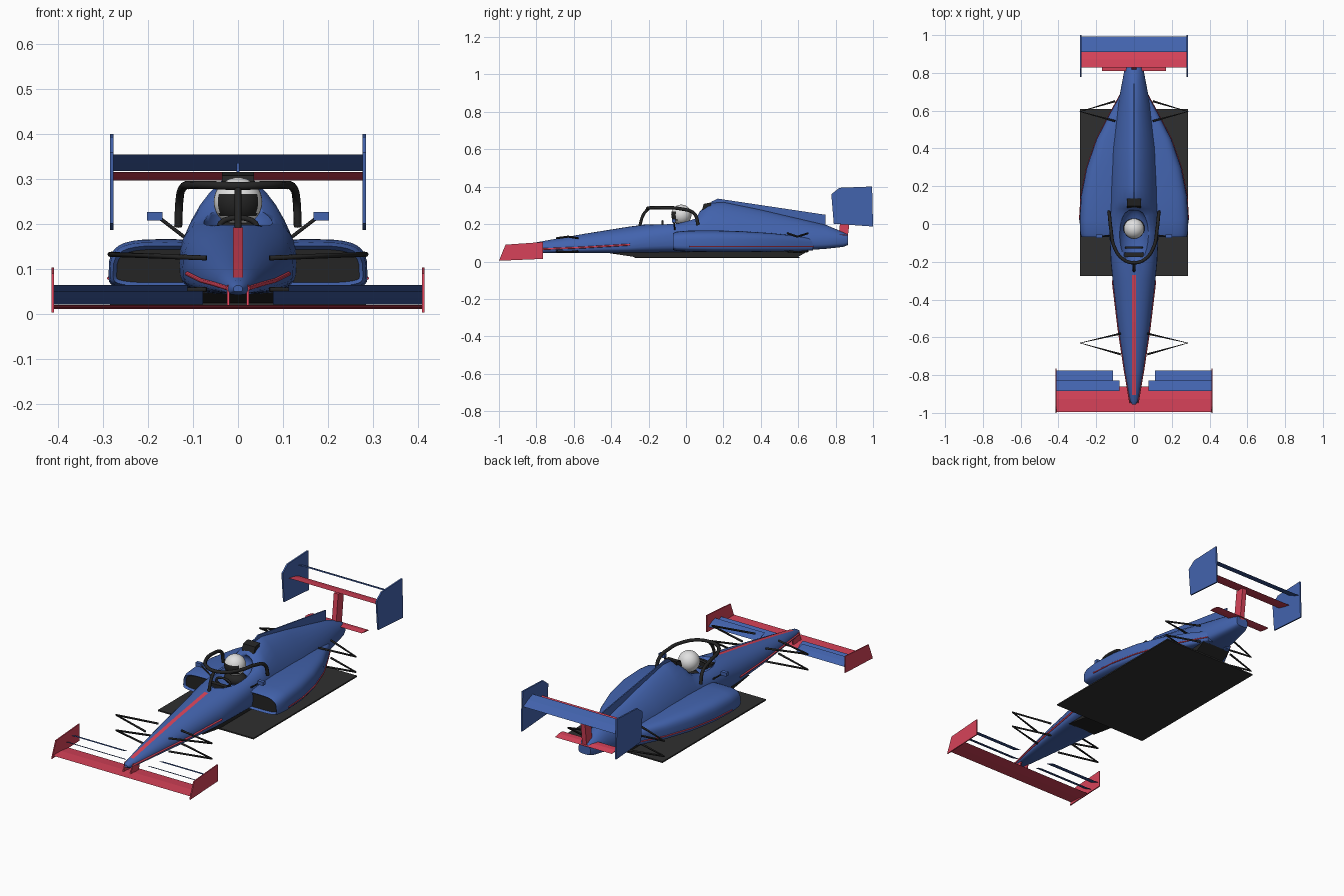
import bpy, bmesh, math
from mathutils import Vector

if "Cube" in bpy.data.objects:
    bpy.data.objects.remove(bpy.data.objects["Cube"])


def material(name, r, g, b):
    m = bpy.data.materials.new(name)
    m.use_nodes = True
    m.diffuse_color = (r, g, b, 1)
    node = m.node_tree.nodes["Principled BSDF"]
    node.inputs["Base Color"].default_value = (r, g, b, 1)
    node.inputs["Roughness"].default_value = 0.6
    return m


BLUE = material("body blue", 0.055, 0.125, 0.42)
RED = material("trim red", 0.68, 0.055, 0.1)
BLACK = material("black", 0.018, 0.018, 0.018)
CARBON = material("carbon grey", 0.028, 0.028, 0.028)
WHITE = material("helmet white", 0.75, 0.75, 0.75)


def finish(name, bm, mats, smooth=False):
    bmesh.ops.recalc_face_normals(bm, faces=bm.faces)
    mesh = bpy.data.meshes.new(name)
    bm.to_mesh(mesh)
    bm.free()
    for m in mats:
        mesh.materials.append(m)
    ob = bpy.data.objects.new(name, mesh)
    bpy.context.collection.objects.link(ob)
    if smooth:
        bpy.ops.object.select_all(action='DESELECT')
        ob.select_set(True)
        bpy.context.view_layer.objects.active = ob
        bpy.ops.object.shade_smooth_by_angle(angle=math.radians(40))
    return ob


def prism(name, profile, x0, x1, mat):
    """Side profile (y, z) extruded from x0 to x1."""
    bm = bmesh.new()
    face = bm.faces.new([bm.verts.new((x0, y, z)) for y, z in profile])
    ext = bmesh.ops.extrude_face_region(bm, geom=[face])["geom"]
    verts = [v for v in ext if isinstance(v, bmesh.types.BMVert)]
    bmesh.ops.translate(bm, verts=verts, vec=(x1 - x0, 0, 0))
    return finish(name, bm, [mat])


def box(name, y0, y1, z0, z1, x0, x1, mat):
    return prism(name, [(y0, z0), (y1, z0), (y1, z1), (y0, z1)], x0, x1, mat)


def blade(name, y0, z0, y1, z1, x0, x1, mat, t=0.005):
    """Thin tilted wing element."""
    ym, zm = (y0 + y1) / 2, (z0 + z1) / 2
    return prism(name, [(y0, z0), (ym, zm + t), (y1, z1), (ym, zm - t / 2)], x0, x1, mat)


def tube(name, points, radius, mat, spline='POLY'):
    cu = bpy.data.curves.new(name, 'CURVE')
    cu.dimensions = '3D'
    cu.bevel_depth = radius
    cu.bevel_resolution = 2
    cu.use_fill_caps = True
    sp = cu.splines.new(spline)
    if spline == 'BEZIER':
        sp.bezier_points.add(len(points) - 1)
        for bp, p in zip(sp.bezier_points, points):
            bp.co = p
            bp.handle_left_type = bp.handle_right_type = 'AUTO'
    else:
        sp.points.add(len(points) - 1)
        for sp_p, p in zip(sp.points, points):
            sp_p.co = (*p, 1)
    cu.materials.append(mat)
    ob = bpy.data.objects.new(name, cu)
    bpy.context.collection.objects.link(ob)
    return ob


def section(y, cx, hw, zb, zm, zt, n, count=32):
    """Rounded cross-section: n shapes the upper half, the lower half is boxy."""
    pts = []
    for i in range(count):
        a = 2 * math.pi * i / count
        c, s = math.cos(a), math.sin(a)
        e = n if s >= 0 else 3.5
        h = zt - zm if s >= 0 else zm - zb
        pts.append((cx + hw * math.copysign(abs(c) ** (2 / e), c), y,
                    zm + h * math.copysign(abs(s) ** (2 / e), s)))
    return pts


def loft(sections):
    bm = bmesh.new()
    rings = [[bm.verts.new(p) for p in s] for s in sections]
    for a, b in zip(rings, rings[1:]):
        for i in range(len(a)):
            j = (i + 1) % len(a)
            bm.faces.new((a[i], a[j], b[j], b[i]))
    caps = bm.faces.new(rings[0]), bm.faces.new(rings[-1])
    bmesh.ops.recalc_face_normals(bm, faces=bm.faces)
    return bm, caps


# Main body: y, half width, bottom, widest height, top, roundness
body = [(-.955, .010, .050, .057, .064, 2), (-.935, .022, .043, .057, .076, 2),
        (-.77, .050, .045, .066, .108, 2), (-.55, .083, .045, .075, .147, 2),
        (-.30, .113, .045, .090, .187, 2.1), (-.20, .123, .045, .105, .200, 2.4),
        (-.05, .130, .045, .115, .212, 2.9), (.05, .130, .045, .115, .235, 2.4),
        (.08, .130, .045, .115, .275, 1.9), (.12, .130, .045, .115, .312, 1.6),
        (.20, .130, .045, .110, .318, 1.5), (.40, .122, .048, .105, .277, 1.5),
        (.60, .092, .058, .105, .230, 1.6), (.75, .063, .068, .110, .195, 1.9),
        (.84, .046, .078, .115, .157, 2.3), (.865, .036, .088, .115, .145, 2.3)]
bm, _ = loft([section(y, 0, *rest) for y, *rest in body])
main_body = finish("main_body", bm, [BLUE], True)

# Cockpit opening
bm = bmesh.new()
bmesh.ops.create_uvsphere(bm, u_segments=32, v_segments=16, radius=1)
bmesh.ops.scale(bm, verts=bm.verts, vec=(.085, .16, .075))
bmesh.ops.translate(bm, verts=bm.verts, vec=(0, -.075, .235))
cutter = finish("cockpit_cutter", bm, [BLUE], True)
cutter.hide_render = True
cutter.hide_viewport = True
cutter.display_type = 'WIRE'
cut = main_body.modifiers.new("cockpit", 'BOOLEAN')
cut.operation = 'DIFFERENCE'
cut.solver = 'EXACT'
cut.object = cutter

# Nose stripe on the crest and trim along the nose sides
nose = [s for s in body if -.94 < s[0] < -.25]
bm = bmesh.new()
rows = [[bm.verts.new((x, s[0] + .03, s[4] + .006)) for x in (-.011, .011)] for s in nose]
for a, b in zip(rows, rows[1:]):
    bm.faces.new((a[0], a[1], b[1], b[0]))
bmesh.ops.solidify(bm, geom=bm.faces[:], thickness=.006)
finish("nose_stripe", bm, [RED])

# Sidepods: y, outer edge, bottom, top
pod = [(-.07, .278, .062, .152), (-.05, .285, .056, .160), (.02, .288, .052, .166),
       (.15, .280, .050, .167), (.30, .250, .050, .162), (.45, .198, .052, .152),
       (.58, .130, .055, .138), (.68, .075, .060, .120)]
inner = .04

for s, side in ((1, "left"), (-1, "right")):
    tube(side + "_nose_trim", [(s * p[1], p[0], p[3]) for p in nose], .005, RED)

    bm, caps = loft([section(y, s * (o + inner) / 2, (o - inner) / 2, zb, .085, zt, 3.6)
                     for y, o, zb, zt in pod])
    bmesh.ops.inset_individual(bm, faces=[caps[0]], thickness=.008)
    bmesh.ops.translate(bm, verts=caps[0].verts, vec=(0, .012, 0))
    caps[0].material_index = 1
    finish(side + "_sidepod", bm, [BLUE, BLACK], True)
    tube(side + "_sidepod_trim", [(s * o, y, .08) for y, o, _, _ in pod[2:]], .0035, RED)

    # Mirrors
    box(side + "_mirror", -.075, -.055, .208, .227, s * .168, s * .202, BLUE)
    tube(side + "_mirror_stalk", [(s * .12, -.06, .172), (s * .172, -.065, .212)], .004, BLACK)

    # Suspension arms: outer joint to a fore and an aft mount, on two levels
    for end, y, mounts, hw in (("front", -.63, (-.69, -.58), .07), ("rear", .595, (.65, .545), .1)):
        for level, zi, zo in (("upper", .125 if end == "front" else .15, .133), ("lower", .055, .05)):
            outer = (s * .285, y, zo)
            tube(f"{side}_{end}_{level}_arm",
                 [(s * hw, mounts[0], zi), outer, (s * hw, mounts[1], zi)], .0055, BLACK)

    # Front wing side parts
    prism(side + "_front_endplate", [(-1, .004), (-.765, .014), (-.765, .104), (-.965, .09)],
          s * .409, s * .415, RED)
    blade(side + "_front_flap", -.885, .052, -.828, .022, s * .078, s * .409, BLUE, .003)
    blade(side + "_rear_flap", -.832, .065, -.775, .040, s * .112, s * .409, BLUE, .003)
    prism(side + "_nose_pylon", [(-.95, .016), (-.88, .018), (-.87, .065), (-.93, .065)],
          s * .019, s * .025, RED)

    # Rear wing endplates
    prism(side + "_rear_endplate", [(.79, .202), (1, .187), (.995, .401), (.82, .394),
                                    (.777, .36)], s * .277, s * .285, BLUE)

# Front and rear wing elements
blade("front_wing", -.995, .020, -.86, .012, -.41, .41, RED, .004)
blade("rear_wing_main", .828, .316, .912, .297, -.278, .278, RED, .003)
blade("rear_wing_flap", .91, .355, .992, .318, -.278, .278, BLUE, .003)
blade("beam_wing", .81, .145, .875, .138, -.17, .17, RED, .004)
prism("rear_wing_pylon", [(.815, .13), (.865, .13), (.885, .305), (.835, .305)], -.013, .013, RED)

# Floor and keel plank
box("floor", -.275, .608, .018, .025, -.285, .285, CARBON)
prism("keel_plank", [(-.42, .046), (-.28, .025), (.6, .025), (.66, .06), (.3, .055)],
      -.085, .085, BLACK)

# Engine cover fin and air intake
prism("engine_fin", [(.1, .28), (.14, .322), (.17, .336), (.745, .25), (.745, .18), (.2, .25)],
      -.003, .003, BLUE)
prism("air_intake", [(.085, .275), (.13, .285), (.135, .316), (.095, .308)], -.036, .036, BLACK)

# Cockpit fittings and driver
box("dashboard", -.175, -.15, .165, .198, -.05, .05, BLACK)
tube("steering_wheel", [(.042 * math.cos(a), -.125, .195 + .02 * math.sin(a))
                        for a in (math.pi * k / 8 for k in range(17))], .006, BLACK)
bm = bmesh.new()
bmesh.ops.create_uvsphere(bm, u_segments=32, v_segments=20, radius=.054)
for f in bm.faces:
    c = f.calc_center_median()
    if c.y < -.02 and -.03 < c.z < .016 and abs(c.x) < .043:
        f.material_index = 1
bmesh.ops.translate(bm, verts=bm.verts, vec=(0, -.025, .25))
finish("helmet", bm, [WHITE, BLACK], True)
bm = bmesh.new()
bmesh.ops.create_uvsphere(bm, u_segments=24, v_segments=12, radius=1)
bmesh.ops.scale(bm, verts=bm.verts, vec=(.06, .05, .035))
bmesh.ops.translate(bm, verts=bm.verts, vec=(0, -.02, .175))
finish("driver_shoulders", bm, [BLACK], True)

# Head protection hoop with central strut
half = [(.133, .065, .195), (.130, .045, .255), (.122, -.03, .282), (.105, -.12, .287),
        (.06, -.185, .287)]
hoop = half + [(0, -.205, .285)] + [(-x, y, z) for x, y, z in reversed(half)]
tube("head_hoop", hoop, .009, BLACK, 'BEZIER')
tube("head_hoop_strut", [(0, -.2, .285), (0, -.228, .25), (0, -.248, .188)], .008, BLACK, 'BEZIER')
